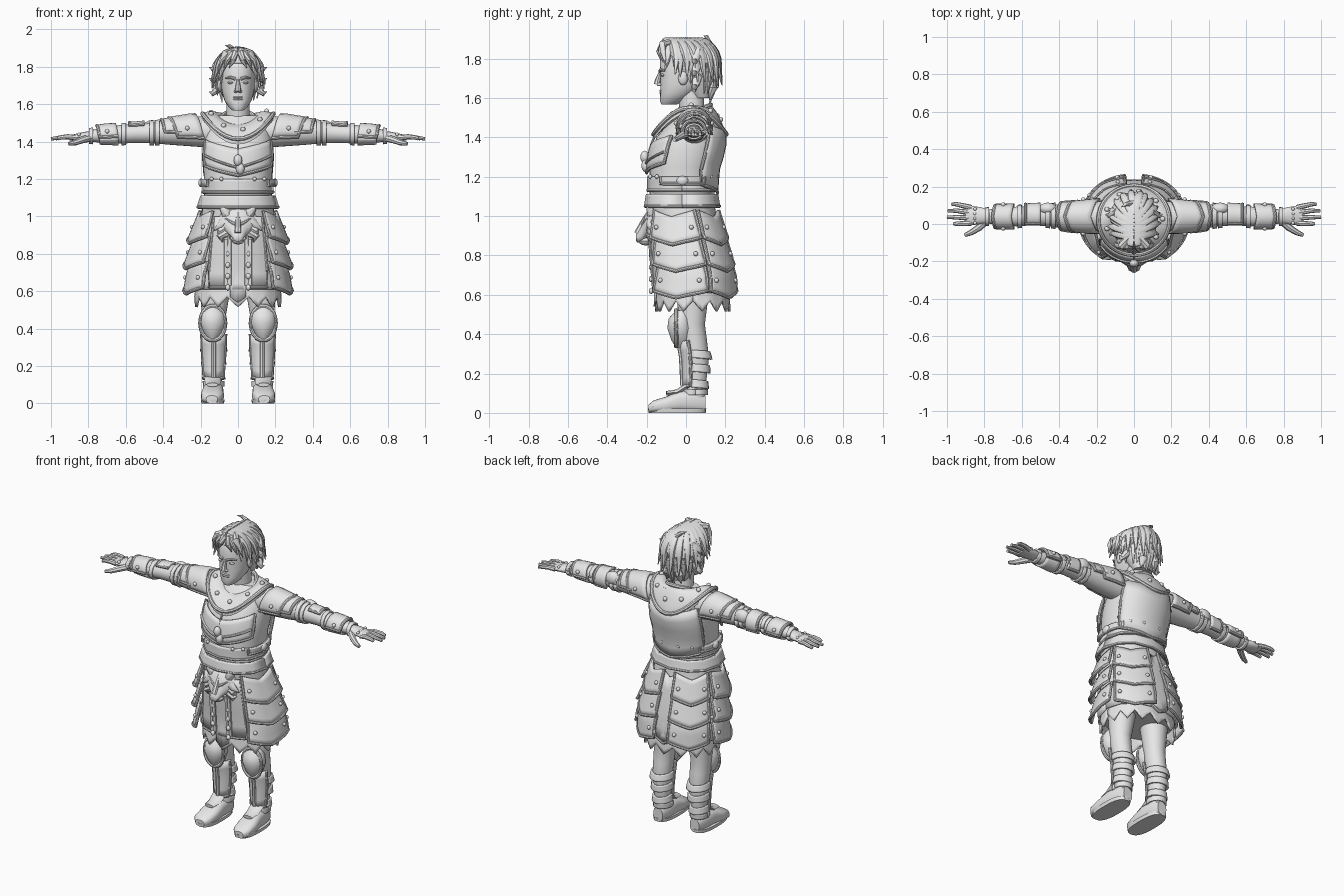
import bpy, bmesh, math, random
from mathutils import Vector, Matrix

random.seed(4)
cube = bpy.data.objects.get("Cube")
if cube:
    bpy.data.objects.remove(cube)

grey = bpy.data.materials.new("plain grey")
grey.use_nodes = True
grey.diffuse_color = (0.8, 0.8, 0.8, 1)
grey.node_tree.nodes["Principled BSDF"].inputs["Base Color"].default_value = (0.8, 0.8, 0.8, 1)


def finish(bm, name, mirror=False, thick=0):
    """Turn a bmesh into a smooth shaded object, optionally thick and mirrored."""
    bmesh.ops.recalc_face_normals(bm, faces=bm.faces)
    mesh = bpy.data.meshes.new(name)
    bm.to_mesh(mesh)
    bm.free()
    mesh.materials.append(grey)
    for poly in mesh.polygons:
        poly.use_smooth = True
    mesh.set_sharp_from_angle(angle=math.radians(40))
    ob = bpy.data.objects.new(name, mesh)
    bpy.context.collection.objects.link(ob)
    if thick:
        mod = ob.modifiers.new("thickness", "SOLIDIFY")
        mod.thickness, mod.offset = thick, 0
    if mirror:
        ob.modifiers.new("mirror", "MIRROR").use_mirror_merge = False


def surface(rings, axis="z", power=2.0):
    """Function of angle, position along the axis and offset, through oval rings."""
    def at(deg, t, off=0):
        lo = hi = rings[0]
        for lo, hi in zip(rings, rings[1:]):
            if t <= hi[0]:
                break
        k = min(1, max(0, (t - lo[0]) / (hi[0] - lo[0])))
        c1, c2, r1, r2 = [a + (b - a) * k for a, b in zip(lo[1:], hi[1:])]
        c, s = math.cos(math.radians(deg)), math.sin(math.radians(deg))
        p = c1 + (r1 + off) * math.copysign(abs(c) ** (2 / power), c)
        q = c2 + (r2 + off) * math.copysign(abs(s) ** (2 / power), s)
        return Vector({"z": (p, q, t), "x": (t, p, q), "y": (p, t, q)}[axis])
    return at


def skin(bm, loops, closed=False):
    rows = [[bm.verts.new(p) for p in loop] for loop in loops]
    n = len(rows[0])
    for a, b in zip(rows, rows[1:] + rows[:1] if closed else rows[1:]):
        for i in range(n):
            bm.faces.new((a[i], a[(i + 1) % n], b[(i + 1) % n], b[i]))
    if not closed:
        bm.faces.new(rows[0])
        bm.faces.new(rows[-1])


def loft(name, rings, axis="z", power=2.0, mirror=False, n=28):
    at, bm = surface(rings, axis, power), bmesh.new()
    skin(bm, [[at(360 * i / n, r[0]) for i in range(n)] for r in rings])
    finish(bm, name, mirror)
    return at


def tube(name, pts, radius, mirror=False, closed=False, flat=1, taper=0, n=8):
    """Sweep a round or flattened section along points, thinning to the tip."""
    pts, bm, loops = [Vector(p) for p in pts], bmesh.new(), []
    m = len(pts)
    for i, p in enumerate(pts):
        a = pts[i - 1] if i or closed else p
        b = pts[(i + 1) % m] if i < m - 1 or closed else p
        rot = (b - a).to_track_quat("Z", "Y")
        r = radius * (1 - taper * (i / (m - 1)) ** 2)
        ang = [2 * math.pi * j / n for j in range(n)]
        loops.append([p + rot @ Vector((r * math.cos(x), r * flat * math.sin(x), 0)) for x in ang])
    skin(bm, loops, closed)
    finish(bm, name, mirror)


def balls(name, centres, size, mirror=False, seg=10):
    bm = bmesh.new()
    for c in centres:
        m = Matrix.Translation(c) @ Matrix.Diagonal((*size, 1))
        bmesh.ops.create_uvsphere(bm, u_segments=seg, v_segments=seg // 2 + 1, radius=1, matrix=m)
    finish(bm, name, mirror)


def plate(name, at, a0, a1, t0, t1, off=0.012, flare=0, point=0, teeth=1, rim=True,
          mirror=True, thick=0.014, rivets=False):
    """Curved armour plate on a surface, with chevron or toothed edge and a rim."""
    bm, nu, nv = bmesh.new(), max(12, teeth * 4), 5

    def place(u, v, extra=0):
        tri = 1 - abs(2 * (u * teeth % 1) - 1)
        t = t0 + (t1 - t0) * v + point * tri * (v if teeth > 1 else 1)
        return at(a0 + (a1 - a0) * u, t, off + flare * v + extra)
    grid = [[bm.verts.new(place(i / nu, j / nv)) for i in range(nu + 1)] for j in range(nv + 1)]
    for r, s in zip(grid, grid[1:]):
        for i in range(nu):
            bm.faces.new((r[i], r[i + 1], s[i + 1], s[i]))
    finish(bm, name, mirror, thick)
    if rim:
        edge = [place(i / nu, 1, 0.003) for i in range(nu + 1)]
        if a1 - a0 < 360:
            edge = [place(0, v / 4, 0.003) for v in range(4)] + edge
            edge += [place(1, 1 - v / 4, 0.003) for v in range(1, 5)]
        tube(name + "_rim", edge, 0.009, mirror)
    if rivets:
        balls(name + "_rivets", [place(u, 0.55, 0.008) for u in (0.14, 0.86)], (0.012,) * 3, mirror)


# Torso and skirt core
BODY = [(.6, 0, .035, .22, .178), (.7, 0, .035, .23, .18), (.85, 0, .012, .215, .175),
        (1, 0, -.01, .195, .165), (1.06, 0, -.02, .19, .165), (1.14, 0, -.02, .178, .165),
        (1.25, 0, -.015, .185, .17), (1.33, 0, .005, .192, .178), (1.4, 0, .02, .185, .17),
        (1.47, 0, .045, .17, .135), (1.54, 0, .06, .13, .085)]
body = loft("torso_and_skirt", BODY, power=2.2, n=40)
plate("breastplate", body, -150, -30, 1.41, 1.27, point=-.05, mirror=False)
plate("back_plate", body, 28, 152, 1.46, 1.16, point=-.04, mirror=False)
plate("waist_band", body, 0, 360, 1.2, 1.13, off=.005, mirror=False)
plate("belt", body, 0, 360, 1.11, 1.05, off=.01, flare=.01, mirror=False, thick=.018)
plate("side_strap", body, -35, 35, 1.2, 1.165, off=.012)
balls("side_buckle", [body(0, 1.18, .018)], (.014, .03, .024), True)
tube("chest_strap", [body(-90 + 11 * i, 1.26 + .013 * i, .018) for i in range(6)], .012, True, flat=.6)
balls("chest_buckle", [(0, -.21, 1.3), (.012, -.205, 1.255)], (.024, .022, .032))
tube("chest_ridge", [body(-90, 1.23 + .035 * i, .014) for i in range(6)], .006)
balls("waist_rivets", [body(a, 1.2, .012) for a in (-65, -45, 50, 75)], (.011,) * 3, True)


# Collar
def collar(a, t):
    c, s = math.cos(a), math.sin(a)
    z0, z1 = 1.53 + .035 * s, 1.415 + .135 * c * c
    return Vector(((.085 + .105 * t) * c, .04 - .02 * t + (.085 + .1 * t) * s,
                   z0 + (z1 - z0) * t + .022 * math.sin(math.pi * t)))


bm, turns = bmesh.new(), [math.radians(10 * i) for i in range(36)]
skin(bm, [[collar(a, t / 5) for t in range(6)] + [collar(a, t / 5) - Vector((0, 0, .03))
          for t in range(5, -1, -1)] for a in turns], True)
finish(bm, "collar")
for label, t in (("inner", 0), ("outer", 1)):
    tube("collar_" + label + "_rim", [collar(a, t) for a in turns], .012, closed=True)
balls("collar_rivets", [collar(a, .65) for a in turns[::4]], (.014,) * 3)

# Skirt plates in tiers, hanging cloth and fringe
for i in range(3):
    top, out = 1.03 - .135 * i, .014 + .006 * i
    plate(f"hip_plate_{i + 1}", body, -52, 16, top, top - .14, out, .04, -.035, rivets=True)
    plate(f"rear_plate_{i + 1}", body, 22, 81, top, top - .14, out, .018, -.035, rivets=True)
plate("front_panel", body, -79, -54, 1, .62, .01, .012)
plate("middle_cloth", body, -99, -81, .95, .57, .004, .01, -.03, rim=False, mirror=False)
plate("rear_cloth", body, 78, 102, 1.02, .62, .006, .008, -.03, mirror=False)
plate("cloth_hem", body, 0, 360, .76, .61, .006, .012, mirror=False, rim=False)
plate("torn_fringe", body, 0, 360, .66, .57, -.005, .012, -.055, teeth=14, mirror=False, rim=False)
for x in (.045, .065):
    tube("front_strap", [(x, -.185 + .004 * i, .88 - .05 * i) for i in range(6)], .011, True, flat=.7)
balls("strap_studs", [(.055, -.177, .62 + .06 * i) for i in range(4)], (.014, .012, .016), True)

# Wolf head buckle
loft("wolf_head", [(-.255, 0, .888, .014, .012), (-.248, 0, .89, .028, .025), (-.225, 0, .91, .038, .042),
                   (-.21, 0, .94, .06, .058), (-.19, 0, .963, .09, .07), (-.165, 0, .972, .106, .078),
                   (-.13, 0, .972, .1, .07)], "y")
tube("wolf_ear", [(.06, -.17, 1.01), (.076, -.18, 1.045), (.09, -.18, 1.082)], .03, True, taper=.95)
tube("wolf_brow", [(.014, -.218, .958), (.035, -.212, .968), (.066, -.196, .99)], .01, True, taper=.6)
tube("wolf_muzzle_ridge", [(0, -.246, .91), (0, -.215, .97), (0, -.19, 1.02)], .018, taper=.5)
for i in range(3):
    tube("wolf_cheek_fur", [(.06, -.175, .975 - .03 * i), (.095, -.18, .95 - .03 * i),
                            (.13 - .025 * i, -.172, .925 - .035 * i)], .028, True, taper=.95)
balls("wolf_jaw", [(0, -.205, .872)], (.036, .035, .022))

# Arms with layered armour
arm = loft("arm", [(.12, .045, 1.45, .08, .085), (.25, .04, 1.455, .078, .08), (.35, .04, 1.452, .07, .07),
                   (.45, .045, 1.447, .057, .056), (.55, .045, 1.443, .052, .05), (.62, .04, 1.44, .053, .05),
                   (.72, .04, 1.435, .046, .042), (.79, .04, 1.43, .036, .03)], "x", mirror=True)
plate("shoulder_plate", arm, -20, 200, .18, .32, .01, -.004, .05, rivets=True)
plate("upper_arm_plate", arm, 0, 180, .3, .39, .004, 0, .02)
for x, size in ((.42, .005), (.45, .006), (.6, .005), (.775, .008)):
    plate("arm_band", arm, 0, 360, x, x + .022, size, rim=False, thick=.01)
plate("elbow_plate", arm, -40, 130, .5, .58, .008)
balls("elbow_disc", [(.46, .082, 1.472)], (.05, .033, .043), True, 16)
plate("bracer", arm, -10, 190, .64, .74, .008, .006, .015, rivets=True)
plate("inner_bracer", arm, 200, 340, .64, .74, .004, rim=False)

# Hands
loft("palm", [(.77, .04, 1.43, .035, .028), (.82, .045, 1.427, .045, .025), (.87, .045, 1.422, .052, .019),
              (.9, .045, 1.42, .05, .013)], "x", mirror=True, n=16)
for i, reach in enumerate((.975, .995, 1, .965)):
    y, tip = .088 - .028 * i, .106 - .035 * i
    tube("finger", [(.87, y, 1.422), (.91, (y + tip) / 2, 1.426), (.95, tip, 1.422), (reach, tip, 1.415)],
         .0145, True, taper=.4)
tube("thumb", [(.79, .015, 1.42), (.83, -.02, 1.41), (.87, -.045, 1.395), (.905, -.06, 1.388)], .02, True, taper=.5)
balls("knuckle_studs", [(.85, .08 - .025 * i, 1.438) for i in range(4)], (.01,) * 3, True)

# Legs, greaves and boots
leg = loft("leg", [(.05, .13, .045, .045, .05), (.15, .13, .05, .046, .052), (.28, .13, .055, .056, .062),
                   (.38, .13, .04, .06, .065), (.45, .13, .03, .062, .066), (.64, .12, .035, .085, .085)], mirror=True)
plate("greave", leg, -155, -25, .37, .14, .008, 0, -.015)
tube("greave_ridge", [leg(-90, .14 + .05 * i, .016) for i in range(5)], .012, True)
for z in (.32, .25, .17):
    plate("calf_band", leg, -20, 200, z, z - .04, .004, .008, -.01, rim=False, thick=.012)
loft("knee_plate", [(.33, .135, -.02, .012, .03), (.37, .135, -.025, .05, .05), (.43, .135, -.03, .07, .065),
                    (.48, .135, -.03, .066, .058), (.52, .135, -.015, .04, .035)], mirror=True)
oval = [math.radians(20 * i) for i in range(18)]
tube("knee_rim", [(.135 + .068 * math.cos(a), -.05, .43 + .093 * math.sin(a)) for a in oval], .011, True, True)
loft("boot", [(-.19, .14, .022, .03, .02), (-.165, .14, .032, .055, .031), (-.1, .137, .042, .062, .041),
              (-.03, .133, .058, .056, .056), (.05, .13, .055, .052, .054), (.1, .13, .045, .032, .042)],
     "y", 2.6, True)
loft("boot_sole", [(0, .135, -.045, .06, .145), (.022, .135, -.045, .064, .148)], power=2.6, mirror=True)
tube("instep_flap", [(.135, .01, .14), (.135, -.045, .105), (.137, -.1, .1)], .045, True, flat=.35, taper=.3)
plate("ankle_band", leg, 0, 360, .12, .09, .008, rim=False, thick=.01)

# Neck and head
loft("neck", [(1.46, 0, .045, .075, .07), (1.54, 0, .03, .062, .062), (1.66, 0, .02, .062, .07)])
loft("head", [(1.567, 0, -.085, .03, .04), (1.585, 0, -.072, .05, .06), (1.62, 0, -.045, .073, .086),
              (1.67, 0, -.015, .087, .115), (1.72, 0, -.002, .092, .13), (1.79, 0, .005, .095, .138),
              (1.85, 0, .01, .085, .12), (1.885, 0, .015, .05, .07)], power=2.2)
tube("nose", [(0, -.147, 1.668), (0, -.143, 1.69), (0, -.13, 1.735)], .017, taper=.6)
balls("nostril", [(.012, -.136, 1.668)], (.01, .013, .008), True)
balls("lips", [(0, -.126, 1.637), (0, -.125, 1.626)], (.028, .01, .006))
balls("eye", [(.038, -.118, 1.716)], (.019, .012, .008), True)
tube("brow", [(.014, -.132, 1.735), (.04, -.13, 1.744), (.068, -.108, 1.738)], .009, True, taper=.5)
balls("ear", [(.096, -.015, 1.7)], (.014, .025, .036), True)

# Hair: cap, then locks falling from a centre parting in two layers
loft("hair_cap", [(1.6, 0, .08, .06, .045), (1.67, 0, .065, .095, .085), (1.74, 0, .045, .112, .115),
                  (1.82, 0, .015, .112, .14), (1.865, 0, .01, .09, .125), (1.89, 0, .01, .05, .09)])


def lock(part_y, deg, end, lift):
    """A lock from the parting over the skull, hanging straight, then flicking out."""
    a, pts = math.radians(deg), []
    start = Vector((0, part_y, 0))
    rim = Vector(((.115 + lift) * math.cos(a), .02 + (.138 + lift) * math.sin(a), 0))
    for k in range(10):
        phi = end * k / 9
        low = max(0, phi - 90) / 57
        p = start.lerp(rim, math.sin(math.radians(min(phi, 90)))) * (1 - .14 * low * low)
        p *= 1 + 2 * max(0, k / 9 - .75)  * (.35 if lift else .1)
        p.z = 1.76 + (.125 * math.cos(math.radians(phi)) if phi < 90 else -.135 * low)
        pts.append(p)
    tube("hair_lock", pts, .028, flat=.85, taper=.9)


for layer in range(2):
    for i in range(9 - layer):
        u = (i + layer / 2) / 8
        for side in (-1, 1):
            deg = 90 + side * (143 - 140 * u + random.uniform(-5, 5))
            lock(-.1 + .17 * u, deg, 84 + 84 * u ** .6 - 32 * layer * u + random.uniform(-8, 8), .012 * layer)

# Fringe, side flicks, nape and tuft
for i in range(3):
    x = .025 + .03 * i
    tube("fringe_lock", [(.012 * i, -.07, 1.88), (x * .8, -.118, 1.87), (x, -.138 + .01 * i, 1.835),
                         (x + .022, -.13 + .014 * i, 1.795 - .015 * i)], .024, True, taper=.9)
for z in (1.66, 1.73, 1.79):
    tube("side_flick", [(.09, .06, z + .05), (.118, .05, z + .015), (.138, .045, z - .005), (.155, .05, z + .008)],
         .024, True, taper=.95)
tube("nape_lock", [(.035, .12, 1.7), (.045, .135, 1.65), (.05, .12, 1.59)], .034, True, taper=.85)
tube("crown_tuft", [(0, .1, 1.85), (-.015, .115, 1.885), (-.045, .105, 1.91), (-.07, .09, 1.915)], .018, taper=.95)
